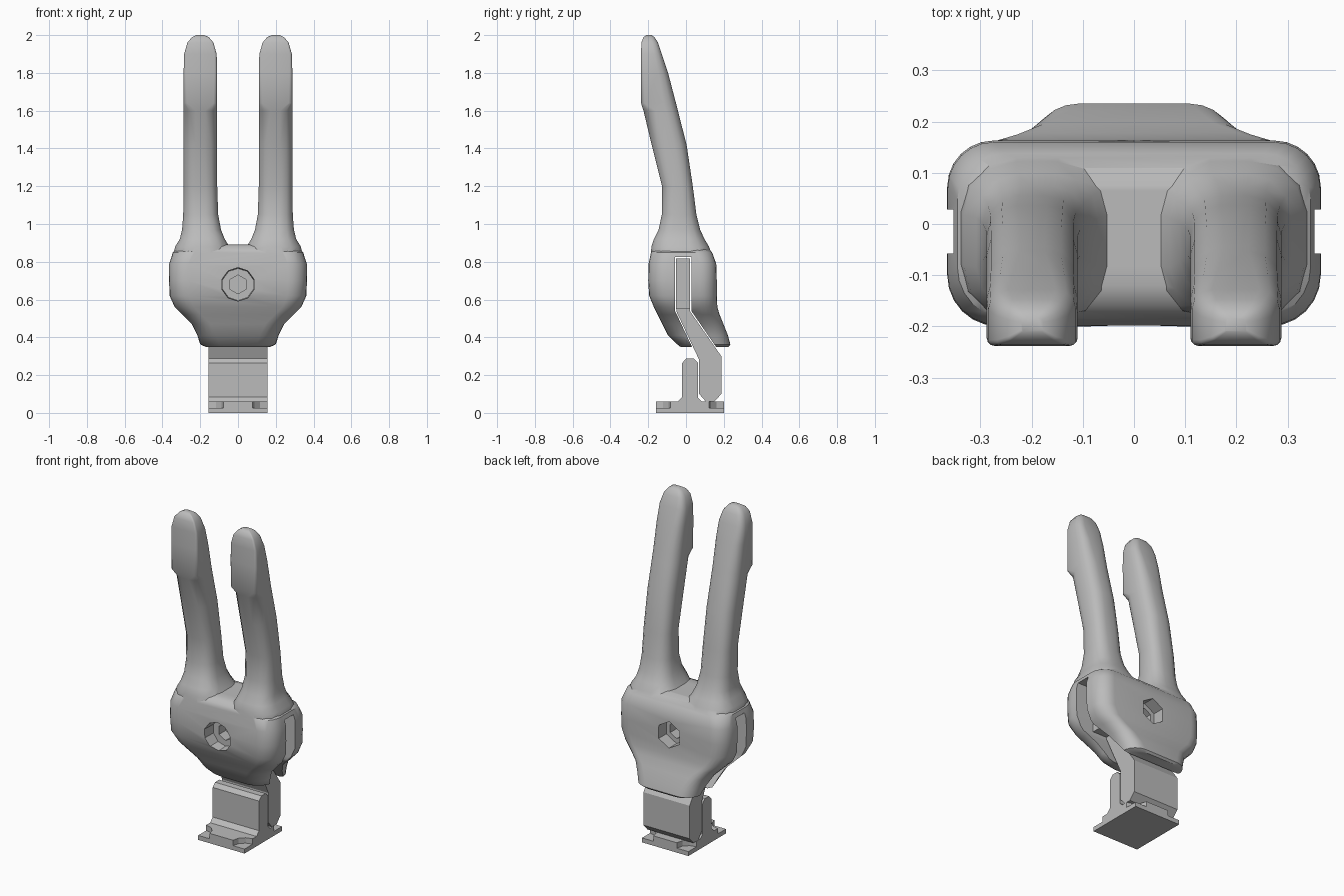
import bpy, bmesh, math

old = bpy.data.objects.get("Cube")
if old:
    bpy.data.objects.remove(old, do_unlink=True)

grey = bpy.data.materials.new("plain grey")
grey.use_nodes = True
colour = (0.5, 0.5, 0.5, 1)
grey.diffuse_color = colour
grey.node_tree.nodes["Principled BSDF"].inputs["Base Color"].default_value = colour


def finish(bm, name):
    """Turn a bmesh into a named grey object."""
    bmesh.ops.recalc_face_normals(bm, faces=bm.faces)
    mesh = bpy.data.meshes.new(name)
    bm.to_mesh(mesh)
    bm.free()
    mesh.materials.append(grey)
    obj = bpy.data.objects.new(name, mesh)
    bpy.context.collection.objects.link(obj)
    return obj


def rounded_ring(x0, x1, y0, y1, front, back, steps):
    """Rounded rectangle; front and back are corner radii."""
    corners = [(x1, y1, -1, -1, back), (x0, y1, 1, -1, back),
               (x0, y0, 1, 1, front), (x1, y0, -1, 1, front)]
    ring = []
    for k, (x, y, sx, sy, r) in enumerate(corners):
        for i in range(steps):
            a = (k + i / (steps - 1)) * math.pi / 2
            ring.append((x + sx * r + r * math.cos(a), y + sy * r + r * math.sin(a)))
    return ring


def loft(name, sections):
    """Skin a stack of (height, ring) sections and cap both ends."""
    bm = bmesh.new()
    rows = [[bm.verts.new((x, y, z)) for x, y in ring] for z, ring in sections]
    for low, high in zip(rows, rows[1:]):
        for j in range(len(low)):
            n = (j + 1) % len(low)
            bm.faces.new((low[j], low[n], high[n], high[j]))
    bm.faces.new(rows[0][::-1])
    bm.faces.new(rows[-1])
    return finish(bm, name)


def side_profile(name, points, half_width):
    """Extrude a (y, z) outline across x."""
    bm = bmesh.new()
    face = bm.faces.new([bm.verts.new((-half_width, y, z)) for y, z in points])
    out = bmesh.ops.extrude_face_region(bm, geom=[face])
    moved = [v for v in out["geom"] if isinstance(v, bmesh.types.BMVert)]
    bmesh.ops.translate(bm, verts=moved, vec=(2 * half_width, 0, 0))
    return finish(bm, name)


def plug(name, sides, r_front, r_back, y_front, y_back, z):
    """Prism or cone along y, with a corner pointing up."""
    bm = bmesh.new()
    rings = []
    for r, y in ((r_front, y_front), (r_back, y_back)):
        angles = [math.tau * i / sides for i in range(sides)]
        rings.append([bm.verts.new((r * math.sin(a), y, z + r * math.cos(a))) for a in angles])
    for i in range(sides):
        n = (i + 1) % sides
        bm.faces.new((rings[0][i], rings[0][n], rings[1][n], rings[1][i]))
    bm.faces.new(rings[0])
    bm.faces.new(rings[1])
    return finish(bm, name)


def combine(target, tool, operation):
    """Apply a boolean and discard the tool."""
    tool.hide_render = True
    mod = target.modifiers.new("combine", 'BOOLEAN')
    mod.operation = operation
    mod.solver = 'EXACT'
    mod.object = tool
    bpy.ops.object.select_all(action='DESELECT')
    target.select_set(True)
    bpy.context.view_layer.objects.active = target
    bpy.ops.object.modifier_apply(modifier=mod.name)
    bpy.data.objects.remove(tool, do_unlink=True)


# Palm: height, half width, front y, back y
palm_rows = [
    (0.35, 0.175, -0.03, 0.225), (0.362, 0.2, -0.045, 0.235),
    (0.41, 0.215, -0.095, 0.222), (0.47, 0.245, -0.125, 0.198),
    (0.52, 0.295, -0.15, 0.178), (0.56, 0.335, -0.17, 0.166),
    (0.62, 0.362, -0.195, 0.163), (0.7, 0.365, -0.2, 0.163),
    (0.79, 0.364, -0.198, 0.16), (0.85, 0.345, -0.185, 0.138),
    (0.88, 0.305, -0.16, 0.11), (0.892, 0.24, -0.12, 0.075)]
palm = loft("palm", [(z, rounded_ring(-w, w, y0, y1, 0.1, 0.09, 7))
                     for z, w, y0, y1 in palm_rows])

# Fingers: height, inner x, outer x, front y, back y
finger_rows = [
    (0.8, 0.03, 0.35, -0.19, 0.15), (0.88, 0.045, 0.333, -0.183, 0.122),
    (0.92, 0.07, 0.308, -0.17, 0.098), (0.97, 0.09, 0.296, -0.145, 0.075),
    (1.05, 0.105, 0.29, -0.128, 0.055), (1.2, 0.11, 0.288, -0.127, 0.036),
    (1.42, 0.11, 0.288, -0.182, 0.003), (1.6, 0.11, 0.288, -0.225, -0.043),
    (1.64, 0.11, 0.288, -0.238, -0.053), (1.8, 0.11, 0.288, -0.238, -0.095),
    (1.9, 0.113, 0.285, -0.238, -0.128), (1.96, 0.13, 0.268, -0.236, -0.148),
    (1.988, 0.153, 0.245, -0.226, -0.166), (2.0, 0.178, 0.22, -0.21, -0.182)]
for side, label in ((1, "left"), (-1, "right")):
    sections = []
    for z, x0, x1, y0, y1 in finger_rows:
        r = 0.36 * min(x1 - x0, y1 - y0)
        front = 0.3 * r if z > 1.62 else r
        ring = rounded_ring(x0, x1, y0, y1, front, r, 4)
        sections.append((z, [(side * x, y) for x, y in ring]))
    combine(palm, loft(label + "_finger", sections), 'UNION')

# Slot through the palm, screw hole in front and nut pocket behind
slot = [(-0.058, 0.825), (0.028, 0.825), (0.028, 0.54), (0.2, 0.29), (0.06, 0.29), (-0.058, 0.54)]
combine(palm, side_profile("slot_cutter", slot, 0.5), 'DIFFERENCE')
combine(palm, plug("screw_cutter", 10, 0.092, 0.085, -0.25, -0.12, 0.68), 'DIFFERENCE')
combine(palm, plug("shaft_cutter", 6, 0.05, 0.05, -0.15, 0.12, 0.68), 'DIFFERENCE')
combine(palm, plug("nut_cutter", 6, 0.08, 0.08, 0.09, 0.3, 0.68), 'DIFFERENCE')
palm.name = "hand"

bpy.ops.object.select_all(action='DESELECT')
palm.select_set(True)
bpy.context.view_layer.objects.active = palm
bpy.ops.object.shade_smooth_by_angle(angle=math.radians(35))

# Bent lever leading from the slot down to the foot
lever = [(-0.05, 0.815), (0.02, 0.815), (0.02, 0.54), (0.187, 0.3), (0.187, 0.1), (0.15, 0.06),
         (0.105, 0.06), (0.07, 0.1), (0.07, 0.28), (-0.05, 0.535)]
side_profile("bent_lever", lever, 0.155)
tongue = [(-0.052, 0.817), (0.022, 0.817), (0.022, 0.55), (-0.052, 0.55)]
side_profile("slot_tongue", tongue, 0.25)

# Foot: plate and upright in one outline
foot_outline = [(-0.16, 0), (0.2, 0), (0.2, 0.06), (0.085, 0.06), (0.064, 0.08), (0.064, 0.265),
                (0.042, 0.288), (0.002, 0.288), (-0.02, 0.265), (-0.02, 0.085),
                (-0.045, 0.06), (-0.16, 0.06)]
foot = side_profile("foot", foot_outline, 0.156)

# Counterbored pockets at the plate corners
for x in (-0.156, 0.156):
    for y in (-0.16, 0.2):
        bm = bmesh.new()
        bmesh.ops.create_cone(bm, cap_ends=True, segments=12, radius1=0.078,
                              radius2=0.078, depth=0.06)
        bmesh.ops.translate(bm, verts=bm.verts, vec=(x, y, 0.057))
        combine(foot, finish(bm, "pocket_cutter"), 'DIFFERENCE')
